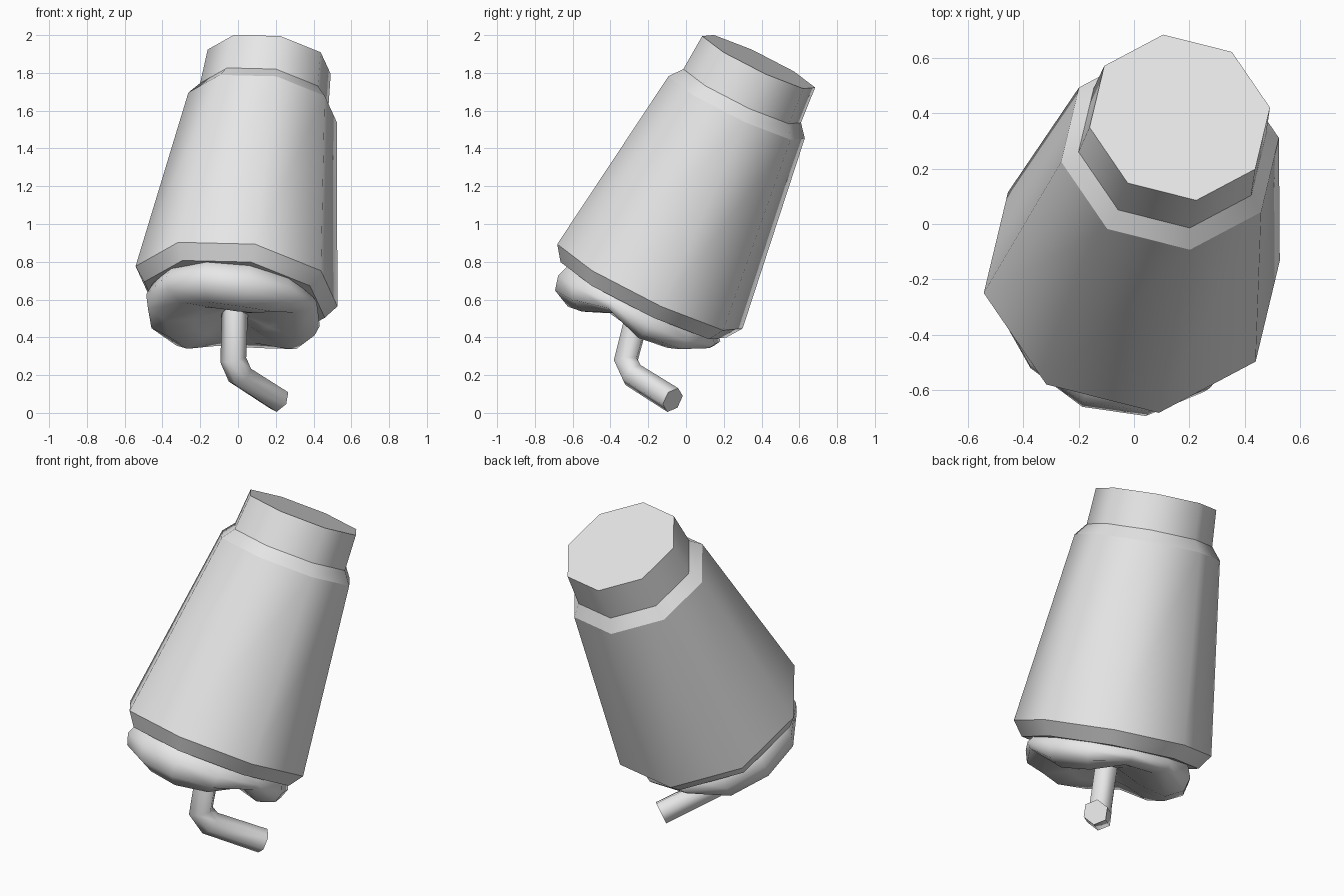
import bpy, bmesh
from math import cos, sin, tau
from mathutils import Vector

cube = bpy.data.objects.get("Cube")
if cube:
    bpy.data.objects.remove(cube, do_unlink=True)

# Single grey material
grey = bpy.data.materials.new("plain grey")
grey.use_nodes = True
grey.diffuse_color = (0.8, 0.8, 0.8, 1)
grey.node_tree.nodes["Principled BSDF"].inputs["Base Color"].default_value = (0.8, 0.8, 0.8, 1)

# Tilted frame: axis runs from the wide rim to the narrow end
origin = Vector((-0.008, -0.191, 0.67))
axis = Vector((0.13, 0.432, 0.892)).normalized()
front = Vector((0.18, -0.885, 0.42))
front = (front - axis * front.dot(axis)).normalized()
side = axis.cross(front)


def loft(name, rings, sharp_rings):
    """Skin rings of (radius, height) pairs set around the tilted axis."""
    bm = bmesh.new()
    loops = []
    for ring in rings:
        n = len(ring)
        loops.append([bm.verts.new(origin + axis * h + r * (
            front * cos(tau * i / n) + side * sin(tau * i / n)))
            for i, (r, h) in enumerate(ring)])
    for low, high in zip(loops, loops[1:]):
        for i in range(n):
            j = (i + 1) % n
            bm.faces.new((low[i], low[j], high[j], high[i]))
    bm.faces.new(loops[0][::-1])
    bm.faces.new(loops[-1])
    for face in bm.faces:
        face.smooth = True
    if sharp_rings:
        for loop in loops:
            for i in range(n):
                bm.edges.get((loop[i], loop[(i + 1) % n])).smooth = False
    bmesh.ops.recalc_face_normals(bm, faces=bm.faces)
    mesh = bpy.data.meshes.new(name)
    bm.to_mesh(mesh)
    bm.free()
    mesh.materials.append(grey)
    obj = bpy.data.objects.new(name, mesh)
    bpy.context.collection.objects.link(obj)
    return obj


# Tapered eight-sided cup with lip, shoulder and base
profile = [(0.49, -0.08), (0.548, 0), (0.403, 1.062), (0.348, 1.13), (0.334, 1.332)]
loft("cup", [[point] * 8 for point in profile], True)

# Lumpy filling with a hollow middle, lobe depth varying around the mouth
lobes = [0.20, 0.17, 0.09, 0.15, 0.14, 0.08, 0.09, 0.19, 0.20, 0.20, 0.16, 0.19]
section = [(0.43, -0.2), (0.47, 0.35), (0.45, 0.75), (0.35, 1.0), (0.2, 0.8)]
rings = [[(r, -0.08 - f * d) for d in lobes] for r, f in section]
rings.append([(0.06, -0.16)] * len(lobes))
loft("filling", rings, False)

# Bent six-sided straw
curve = bpy.data.curves.new("straw", "CURVE")
curve.dimensions = "3D"
curve.bevel_depth = 0.07
curve.bevel_resolution = 1
curve.use_fill_caps = True
path = [(-0.015, -0.24, 0.58), (-0.025, -0.318, 0.28), (0.01, -0.28, 0.2), (0.215, -0.07, 0.068)]
spline = curve.splines.new("POLY")
spline.points.add(len(path) - 1)
for point, co in zip(spline.points, path):
    point.co = (*co, 1)
curve.materials.append(grey)
straw = bpy.data.objects.new("straw", curve)
bpy.context.collection.objects.link(straw)
bpy.ops.object.select_all(action="DESELECT")
straw.select_set(True)
bpy.context.view_layer.objects.active = straw
bpy.ops.object.convert(target="MESH")
bpy.ops.object.shade_smooth_by_angle(angle=1.1)
